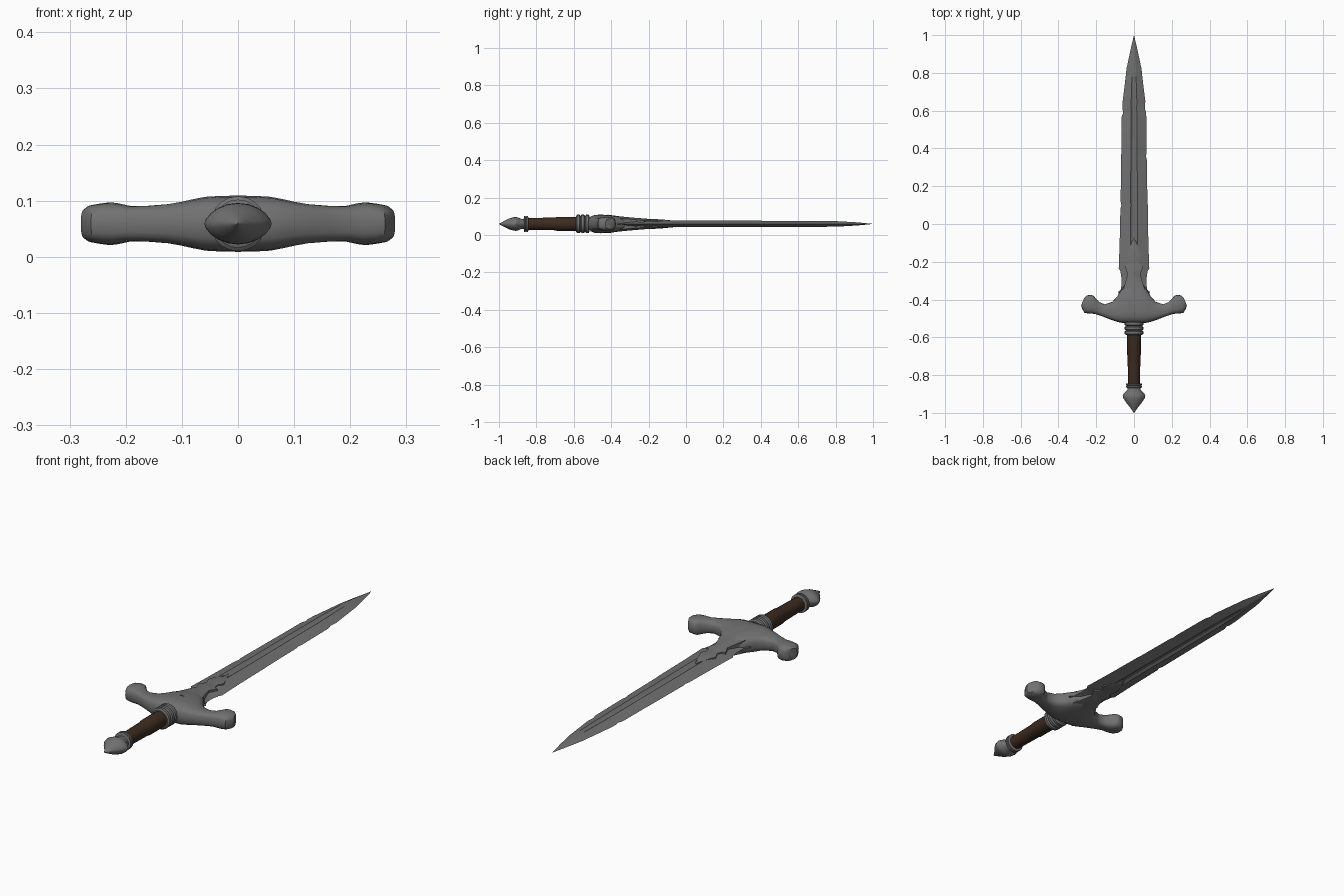
import bpy, bmesh, math

ZC = 0.059  # height of the sword's centre line


def material(name, rgb):
    m = bpy.data.materials.new(name)
    m.diffuse_color = (*rgb, 1)
    return m


STEEL = material("dark_steel", (0.165, 0.165, 0.165))
LEATHER = material("brown_leather", (0.045, 0.024, 0.014))


def loft(name, rings, mat, angle=35):
    """Skin a list of equal-length point rings and cap both ends."""
    bm = bmesh.new()
    vs = [[bm.verts.new((x, y, z + ZC)) for x, y, z in r] for r in rings]
    n = len(rings[0])
    for a, b in zip(vs, vs[1:]):
        for i in range(n):
            j = (i + 1) % n
            bm.faces.new((a[i], a[j], b[j], b[i]))
    bm.faces.new(vs[0])
    bm.faces.new(vs[-1])
    bmesh.ops.remove_doubles(bm, verts=bm.verts, dist=0.0002)
    bmesh.ops.recalc_face_normals(bm, faces=bm.faces)
    me = bpy.data.meshes.new(name)
    bm.to_mesh(me)
    bm.free()
    me.shade_smooth()
    me.set_sharp_from_angle(angle=math.radians(angle))
    me.materials.append(mat)
    ob = bpy.data.objects.new(name, me)
    bpy.context.collection.objects.link(ob)
    return ob


def power(v, e):
    return math.copysign(abs(v) ** e, v)


def oval(y, rx, rz, n=20, e=1.0):
    pts = [2 * math.pi * i / n for i in range(n)]
    return [(rx * math.cos(a), y, rz * power(math.sin(a), e)) for a in pts]


# Blade: y, left half width, right half width, half thickness, fuller depth
blade = [(-0.42, .060, .060, .020, 0), (-0.36, .085, .085, .020, 0),
         (-0.345, .068, .068, .020, 0), (-0.29, .066, .066, .019, 0),
         (-0.25, .072, .072, .018, 0), (-0.235, .081, .081, .018, .003),
         (-0.215, .080, .080, .018, .007), (-0.10, .076, .076, .018, .008),
         (0.08, .072, .073, .017, .008), (0.10, .067, .073, .017, .008),
         (0.12, .071, .071, .017, .008), (0.34, .068, .068, .017, .008),
         (0.36, .068, .063, .017, .008), (0.38, .067, .067, .017, .008),
         (0.57, .065, .065, .016, .007), (0.59, .057, .064, .016, .007),
         (0.61, .062, .057, .016, .007), (0.65, .060, .060, .016, .006),
         (0.78, .044, .044, .015, .001), (0.82, .040, .040, .014, 0),
         (0.92, .019, .019, .008, 0), (1.0, .0002, .0002, .0002, 0)]
rings = []
for y, wl, wr, t, f in blade:
    up = [(wr, 0), (.25 * wr, t), (.10 * wr, t - f * .9), (0, t - f),
          (-.10 * wl, t - f * .9), (-.25 * wl, t), (-wl, 0)]
    low = [(x, -z) for x, z in up[-2:0:-1]]
    rings.append([(x, y, z) for x, z in up + low])
loft("blade", rings, STEEL, 15)

# Pointed langet over the blade root: y, half width, ridge height, edge height
langet = [(-.42, .075, .050, .034), (-.36, .062, .041, .030),
          (-.31, .046, .036, .026), (-.265, .033, .032, .022),
          (-.225, .049, .029, .019), (-.218, .034, .028, .020),
          (-.195, .027, .027, .020), (-.165, .041, .026, .018),
          (-.12, .022, .023, .018), (-.07, .0005, .018, .012)]
loft("langet", [[(w, y, e), (0, y, r), (-w, y, e), (-w, y, -e), (0, y, -r), (w, y, -e)]
                for y, w, r, e in langet], STEEL, 25)

# Cross guard: rear x,y, forward x,y, rear half height, forward half height
guard = [(0, -.525, 0, -.290, .059, .034), (.03, -.525, .028, -.300, .0585, .034),
         (.06, -.524, .052, -.325, .056, .034), (.085, -.519, .072, -.355, .049, .035),
         (.105, -.513, .090, -.385, .043, .034), (.13, -.504, .115, -.412, .037, .033),
         (.165, -.490, .155, -.425, .033, .031), (.20, -.478, .182, -.414, .032, .031),
         (.225, -.474, .203, -.394, .036, .037), (.245, -.473, .213, -.380, .036, .040),
         (.262, -.470, .228, -.375, .034, .038), (.274, -.450, .250, -.378, .032, .034),
         (.280, -.430, .263, -.391, .026, .027)]
rings = []
for s in (-1, 1):
    for bx, by, fx, fy, hb, hf in (guard[:0:-1] if s < 0 else guard):
        ring = []
        for i in range(20):
            a = 2 * math.pi * i / 20
            t = (1 + power(math.cos(a), .75)) / 2
            h = hb + (hf - hb) * t
            ring.append((s * (bx + (fx - bx) * t), by + (fy - by) * t,
                         h * power(math.sin(a), .65)))
        rings.append(ring)
loft("cross_guard", rings, STEEL, 40)

# Leather grip, a little fuller near the guard
loft("grip", [oval(y, r, r) for y, r in
              [(-.86, .031), (-.76, .033), (-.70, .034), (-.69, .037), (-.57, .037)]], LEATHER)


# Ringed collars at both ends of the grip
def collar(name, y0, y1, r, bands):
    step = (y1 - y0) / bands
    rings = []
    for b in range(bands):
        for f, k in ((0, .87), (.2, 1), (.75, 1), (.97, .87)):
            rings.append(oval(y0 + (b + f) * step, r * k, r * k))
    loft(name, rings, STEEL)


collar("guard_collar", -.587, -.515, .049, 3)
collar("pommel_collar", -.867, -.843, .043, 2)

# Pommel: flattened bud tapering to a point
pommel = [(-.86, .032, .028), (-.88, .036, .027), (-.897, .054, .034), (-.908, .060, .037),
          (-.922, .057, .036), (-.945, .042, .029), (-.975, .018, .014), (-1, .001, .001)]
loft("pommel", [oval(y, rx, rz, 20, 1.25) for y, rx, rz in pommel], STEEL)
